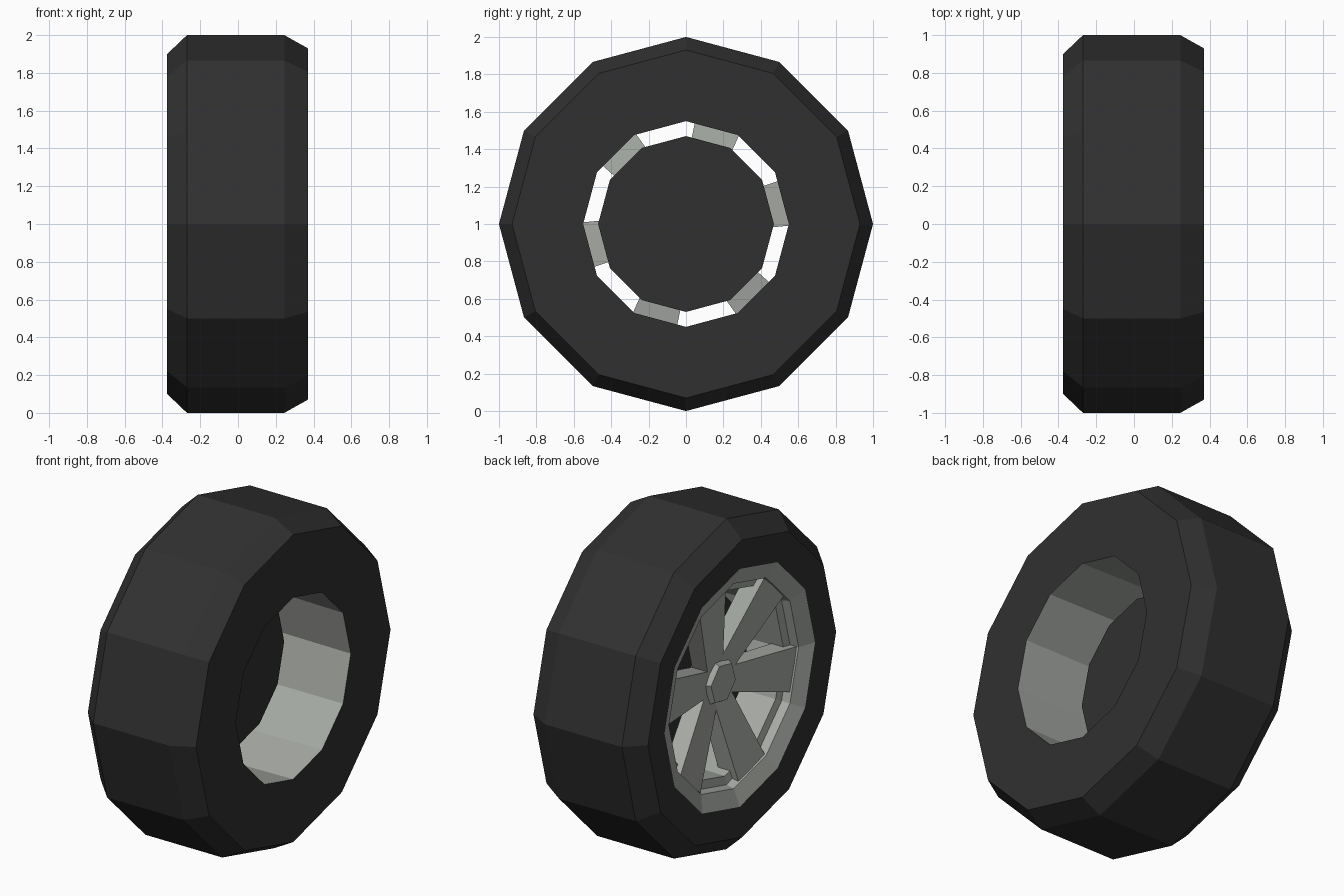
import bpy, bmesh, math

if "Cube" in bpy.data.objects:
    bpy.data.objects.remove(bpy.data.objects["Cube"])


def material(name, rgb):
    m = bpy.data.materials.new(name)
    m.diffuse_color = (*rgb, 1)
    m.use_nodes = True
    m.node_tree.nodes["Principled BSDF"].inputs["Base Color"].default_value = m.diffuse_color
    return m


RUBBER = material("black rubber", (0.03, 0.03, 0.03))
METAL = material("light grey metal", (0.38, 0.40, 0.37))


def finish(bm, name, mat):
    me = bpy.data.meshes.new(name)
    bm.to_mesh(me)
    bm.free()
    me.materials.append(mat)
    ob = bpy.data.objects.new(name, me)
    bpy.context.collection.objects.link(ob)
    return ob


def lathe(name, profile, sides, mat, phase=0.0):
    """Spin (x, radius) points around the wheel axle (x axis at z = 1)."""
    bm = bmesh.new()
    rings = []
    for k in range(sides):
        a = math.radians(phase) + 2 * math.pi * k / sides
        rings.append([bm.verts.new((x, r * math.cos(a), 1 + r * math.sin(a)))
                      for x, r in profile])
    for k in range(sides):
        p, q = rings[k], rings[(k + 1) % sides]
        for i in range(len(profile) - 1):
            bm.faces.new((p[i], p[i + 1], q[i + 1], q[i]))
    bmesh.ops.remove_doubles(bm, verts=bm.verts, dist=1e-5)
    return finish(bm, name, mat)


# Tyre with chamfered shoulders
lathe("tyre", [(0.37, 0.55), (0.37, 0.93), (0.245, 1), (-0.27, 1),
               (-0.375, 0.9), (-0.36, 0.72)], 12, RUBBER)

# Rim: dished lip, small step, then the barrel through to the far side
lathe("rim", [(-0.36, 0.72), (-0.32, 0.62), (-0.27, 0.61), (-0.26, 0.56),
              (0.37, 0.55)], 12, METAL)

# Brake disc behind the spokes, and the axle joining it to the hub
lathe("brake_disc", [(-0.02, 0), (-0.02, 0.47), (-0.08, 0.47), (-0.08, 0)],
      12, RUBBER)
lathe("axle", [(-0.05, 0.12), (-0.2, 0.12)], 6, METAL, 12)

# Hexagonal hub cap
lathe("hub_cap", [(-0.1, 0), (-0.1, 0.15), (-0.2, 0.15), (-0.25, 0.12),
                  (-0.25, 0)], 6, METAL, 12)

# Six spokes, widening and leaning outward towards the rim
for k in range(6):
    a = math.radians(12 + 60 * k)
    c, s = math.cos(a), math.sin(a)
    bm = bmesh.new()
    for r, half, x0, x1 in ((0.05, 0.07, -0.21, -0.11), (0.6, 0.13, -0.31, -0.19)):
        for x in (x0, x1):
            for t in (-half, half):
                bm.verts.new((x, r * c - t * s, 1 + r * s + t * c))
    bmesh.ops.convex_hull(bm, input=bm.verts)
    bmesh.ops.recalc_face_normals(bm, faces=bm.faces)
    finish(bm, f"spoke_{k + 1}", METAL)
